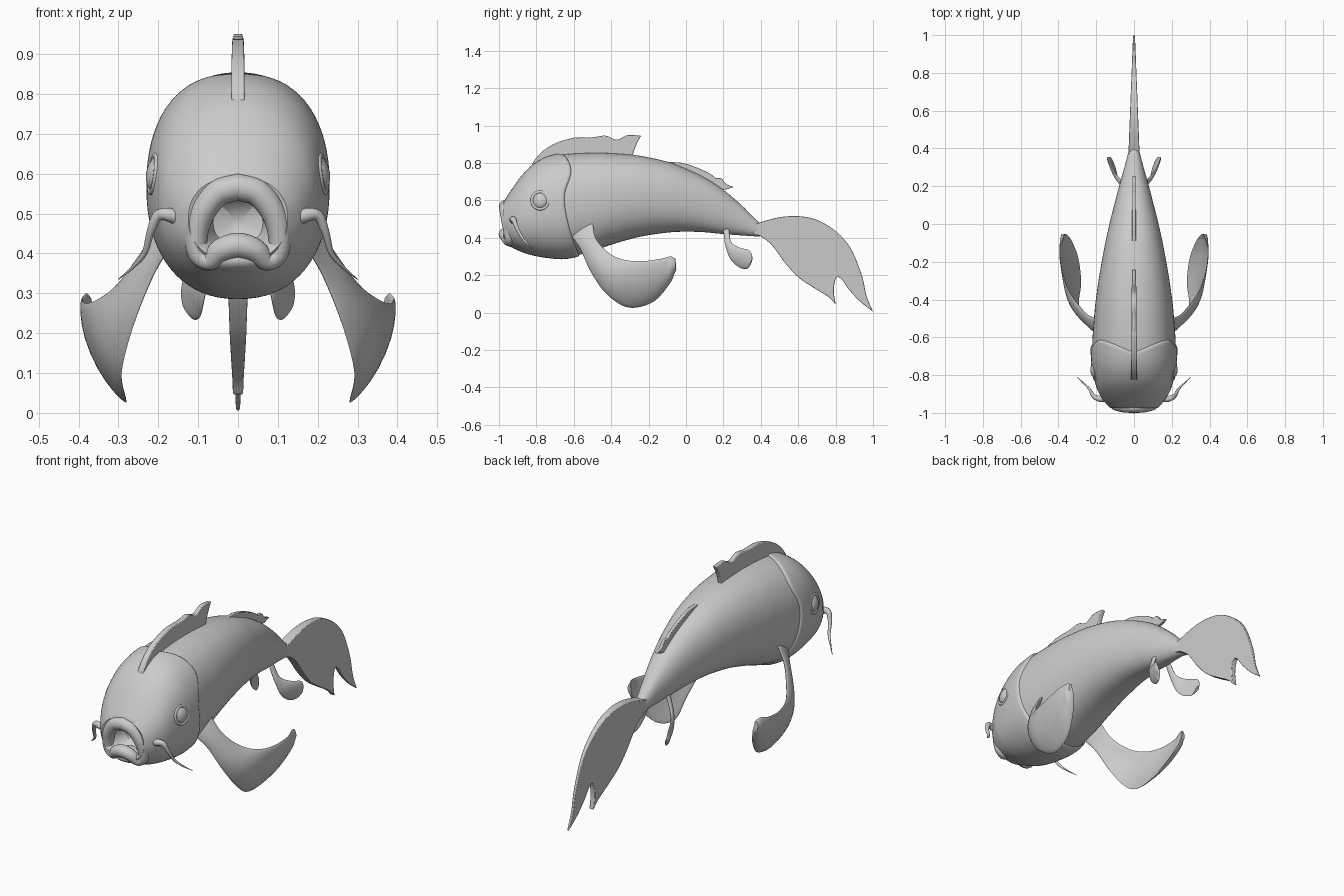
import bpy, bmesh, math
from mathutils import Vector

if "Cube" in bpy.data.objects:
    bpy.data.objects.remove(bpy.data.objects["Cube"])


def smooth(pts, n=8):
    """Catmull-Rom resampling of a list of points of any dimension."""
    p = [Vector(q) for q in pts]
    p = [p[0] * 2 - p[1]] + p + [p[-1] * 2 - p[-2]]
    out = []
    for i in range(1, len(p) - 2):
        a, b, c, d = p[i - 1:i + 3]
        for k in range(n):
            t = k / n
            out.append((b * 2 + (c - a) * t + (a * 2 - b * 5 + c * 4 - d) * t**2
                        + (b * 3 - a - c * 3 + d) * t**3) * 0.5)
    return out + [p[-2]]


def finish(bm, name, angle=50):
    bmesh.ops.recalc_face_normals(bm, faces=bm.faces)
    me = bpy.data.meshes.new(name)
    bm.to_mesh(me)
    bm.free()
    ob = bpy.data.objects.new(name, me)
    bpy.context.collection.objects.link(ob)
    bpy.ops.object.select_all(action='DESELECT')
    ob.select_set(True)
    bpy.context.view_layer.objects.active = ob
    bpy.ops.object.shade_smooth_by_angle(angle=math.radians(angle))
    return ob


def mirror(ob):
    ob.modifiers.new("mirror", 'MIRROR')


def loft(name, rings, closed=False):
    """Skin a list of equal-sized point rings, capping the ends if not closed."""
    bm = bmesh.new()
    vs = [[bm.verts.new(p) for p in r] for r in rings]
    m = len(vs[0])
    pairs = list(zip(vs, vs[1:])) + ([(vs[-1], vs[0])] if closed else [])
    for a, b in pairs:
        for j in range(m):
            bm.faces.new((a[j], a[(j + 1) % m], b[(j + 1) % m], b[j]))
    if not closed:
        bm.faces.new(vs[0])
        bm.faces.new(vs[-1])
    return finish(bm, name)


# Body profile: y, top z, bottom z, half width
PROFILE = smooth([
    (-0.98, 0.585, 0.385, 0.12), (-0.94, 0.645, 0.355, 0.155), (-0.88, 0.725, 0.33, 0.187),
    (-0.82, 0.785, 0.312, 0.205), (-0.74, 0.83, 0.298, 0.219), (-0.64, 0.85, 0.293, 0.224),
    (-0.5, 0.857, 0.325, 0.215), (-0.4, 0.855, 0.36, 0.205), (-0.25, 0.842, 0.402, 0.183),
    (-0.1, 0.81, 0.425, 0.155), (0.0, 0.772, 0.43, 0.133), (0.1, 0.725, 0.427, 0.108),
    (0.2, 0.66, 0.417, 0.082), (0.3, 0.575, 0.41, 0.054), (0.39, 0.487, 0.405, 0.03),
    (0.46, 0.465, 0.415, 0.012)], 10)
M = 72


def lookup(table, v):
    for a, b in zip(table, table[1:]):
        if v <= b[0]:
            return a.lerp(b, max(0, (v - a[0]) / (b[0] - a[0])))
    return table[-1]


def skin(y, th, off=0.0, scale=1.0):
    """Point on the body surface at station y and angle th from the top."""
    _, top, bot, w = lookup(PROFILE, y)
    sup = lambda v: math.copysign(abs(v) ** (2 / 2.25), v)
    return Vector(((w + off) * scale * sup(math.sin(th)), y,
                   (top + bot) / 2 + ((top - bot) / 2 + off) * scale * sup(math.cos(th))))


ANGLES = [2 * math.pi * j / M for j in range(M)]
loft("body", [[skin(-0.78 + 1.24 * i / 70, t, -0.003) for t in ANGLES] for i in range(71)])

# Head shell with a wavy gill edge and a recessed mouth cavity
GILL = smooth([(0, -0.69), (0.15, -0.645), (0.3, -0.625), (0.45, -0.66),
               (0.6, -0.64), (0.8, -0.6), (1, -0.58)])


def gill(th):
    return lookup(GILL, min(th, 2 * math.pi - th) / math.pi)[1]


head = []
for y, s in ((-0.84, 0.1), (-0.86, 0.5), (-0.93, 0.68), (-0.965, 0.8)):
    ring = [skin(-0.975, t, 0, s) for t in ANGLES]
    head.append([Vector((p.x, y, p.z - 0.01)) for p in ring])
for i in range(29):
    head.append([skin(-0.975 + (gill(t) + 0.975) * i / 28, t, 0.006 * min(1, i / 8)) for t in ANGLES])
for dy, off in ((0.007, 0.003), (0.011, -0.004), (0.0, -0.02)):
    head.append([skin(gill(t) + dy, t, off) for t in ANGLES])
loft("head", head)


def tube(name, pts, closed=False, n=8):
    """Round tube through (x, y, z, radius) points."""
    p = smooth(pts, n)
    if closed:
        p = p[:-1]
    rings = []
    for i, q in enumerate(p):
        a = p[i - 1] if closed or i else p[0]
        b = p[(i + 1) % len(p)] if closed else p[min(i + 1, len(p) - 1)]
        t = (b - a).xyz.normalized()
        u = t.cross(Vector((0, 1, 0.01))).normalized()
        v = t.cross(u)
        rings.append([q.xyz + (u * math.cos(k * math.pi / 8) + v * math.sin(k * math.pi / 8)) * q[3]
                      for k in range(16)])
    return loft(name, rings, closed)


# Frowning lips: one closed loop, mirrored from its right half
half = [(0, -0.966, 0.567, 0.034), (0.05, -0.964, 0.552, 0.034), (0.088, -0.958, 0.505, 0.032),
        (0.104, -0.95, 0.45, 0.029), (0.1, -0.945, 0.4, 0.026), (0.072, -0.95, 0.382, 0.025),
        (0.042, -0.965, 0.408, 0.03), (0, -0.97, 0.42, 0.032)]
loop = half + [(-x, y, z, r) for x, y, z, r in half[-2::-1]]
tube("lips", loop, True)
# Chin below the lower lip
bm = bmesh.new()
bmesh.ops.create_uvsphere(bm, u_segments=32, v_segments=16, radius=1)
bmesh.ops.scale(bm, vec=(0.1, 0.075, 0.035), verts=bm.verts)
bmesh.ops.translate(bm, vec=(0, -0.905, 0.383), verts=bm.verts)
finish(bm, "chin")

# Barbels
mirror(tube("barbel", [(0.13, -0.9, 0.475, 0.024), (0.165, -0.925, 0.495, 0.018),
                       (0.2, -0.92, 0.495, 0.014), (0.219, -0.905, 0.455, 0.01),
                       (0.235, -0.875, 0.4, 0.007), (0.265, -0.845, 0.365, 0.004),
                       (0.3, -0.81, 0.335, 0.001)]))

# Eyes with a raised rim
bm = bmesh.new()
bmesh.ops.create_uvsphere(bm, u_segments=32, v_segments=16, radius=0.042)
bmesh.ops.scale(bm, vec=(0.65, 1, 1.05), verts=bm.verts)
eye = finish(bm, "eye")
rim = loft("eye_rim", [[Vector((0.008 * math.sin(b), (0.044 + 0.008 * math.cos(b)) * math.cos(a),
                                (0.046 + 0.008 * math.cos(b)) * math.sin(a)))
                        for b in [k * math.pi / 5 for k in range(10)]]
                       for a in [k * math.pi / 20 for k in range(40)]], True)
for ob, x in ((eye, 0.203), (rim, 0.211)):
    for v in ob.data.vertices:
        c = v.co.copy()
        v.co = (x + c.x - 0.12 * c.z + 0.15 * c.y, c.y - 0.78, c.z + 0.6)
    mirror(ob)


def paddle(name, ribs, thick, camber):
    """Cupped fin lofted through leading/trailing edge pairs."""
    p = smooth([a + b for a, b in ribs], 8)
    rings = []
    for i, q in enumerate(p):
        lead, trail = Vector(q[:3]), Vector(q[3:])
        a, b = p[max(i - 1, 0)], p[min(i + 1, len(p) - 1)]
        span = Vector(b[:3]) + Vector(b[3:]) - Vector(a[:3]) - Vector(a[3:])
        nrm = span.cross(trail - lead).normalized()
        if nrm.x < 0:
            nrm = -nrm
        ring = []
        for k in range(24):
            c, s = math.cos(k * math.pi / 12), math.sin(k * math.pi / 12)
            bulge = camber * (1 - c * c) * min(1, i / 20) * min(1, (trail - lead).length / 0.15)
            ring.append(lead.lerp(trail, 0.5 - 0.5 * c) + nrm * (thick * s + bulge))
        rings.append(ring)
    mirror(loft(name, rings))


paddle("pectoral_fin", [
    ((0.17, -0.62, 0.42), (0.17, -0.5, 0.51)), ((0.215, -0.565, 0.34), (0.24, -0.485, 0.405)),
    ((0.262, -0.51, 0.22), (0.3, -0.42, 0.325)), ((0.292, -0.425, 0.1), (0.352, -0.34, 0.285)),
    ((0.28, -0.31, 0.028), (0.382, -0.24, 0.275)), ((0.295, -0.18, 0.055), (0.392, -0.14, 0.287)),
    ((0.33, -0.09, 0.15), (0.38, -0.085, 0.3)), ((0.36, -0.052, 0.23), (0.372, -0.057, 0.29))],
    0.011, 0.022)
paddle("pelvic_fin", [
    ((0.045, 0.2, 0.44), (0.045, 0.23, 0.45)), ((0.07, 0.21, 0.36), (0.078, 0.242, 0.378)),
    ((0.085, 0.238, 0.285), (0.112, 0.285, 0.348)), ((0.095, 0.285, 0.242), (0.135, 0.335, 0.335)),
    ((0.11, 0.325, 0.234), (0.14, 0.352, 0.31)), ((0.12, 0.343, 0.252), (0.136, 0.354, 0.285))],
    0.009, 0.006)


def blade(name, chains, y0, t0, y1, t1):
    """Flat upright fin from smooth (y, z) outline chains, thinning along y."""
    pts = [q for c in chains for q in smooth(c, 6)[:-1]]
    half_t = lambda y: t0 + (t1 - t0) * (y - y0) / (y1 - y0)
    bm = bmesh.new()
    sides = [[bm.verts.new((s * half_t(y), y, z)) for y, z in pts] for s in (-1, 1)]
    a, b = sides
    for i in range(len(pts)):
        bm.faces.new((a[i - 1], a[i], b[i], b[i - 1]))
    bm.faces.new(a)
    bm.faces.new(b)
    ob = finish(bm, name, 40)
    bev = ob.modifiers.new("soft_edge", 'BEVEL')
    bev.width, bev.segments = 0.004, 2


blade("dorsal_fin", [
    [(-0.83, 0.76), (-0.82, 0.8), (-0.77, 0.86), (-0.7, 0.905), (-0.6, 0.935), (-0.5, 0.938),
     (-0.43, 0.946), (-0.37, 0.925), (-0.31, 0.95), (-0.24, 0.946)],
    [(-0.24, 0.946), (-0.265, 0.9), (-0.285, 0.84), (-0.29, 0.78)],
    [(-0.29, 0.78), (-0.83, 0.76)]], -0.83, 0.017, -0.24, 0.011)
blade("rear_dorsal_fin", [
    [(-0.17, 0.79), (-0.13, 0.802), (-0.03, 0.802), (0.06, 0.775), (0.13, 0.742), (0.16, 0.72),
     (0.19, 0.717), (0.215, 0.688), (0.255, 0.672)],
    [(0.255, 0.672), (0.22, 0.66), (0.19, 0.65), (0.18, 0.6)],
    [(0.18, 0.6), (-0.17, 0.76)], [(-0.17, 0.76), (-0.17, 0.79)]], -0.17, 0.011, 0.255, 0.008)
blade("tail_fin", [
    [(0.36, 0.47), (0.4, 0.484), (0.5, 0.51), (0.6, 0.516), (0.7, 0.496), (0.8, 0.436),
     (0.88, 0.345), (0.94, 0.2), (0.965, 0.09), (1.0, 0.005)],
    [(1.0, 0.005), (0.93, 0.06), (0.87, 0.125), (0.83, 0.18), (0.803, 0.185), (0.79, 0.12), (0.8, 0.045)],
    [(0.8, 0.045), (0.76, 0.085), (0.68, 0.135), (0.6, 0.19), (0.53, 0.265), (0.46, 0.36),
     (0.4, 0.407), (0.36, 0.42)],
    [(0.36, 0.42), (0.36, 0.47)]], 0.36, 0.03, 1.0, 0.005)
